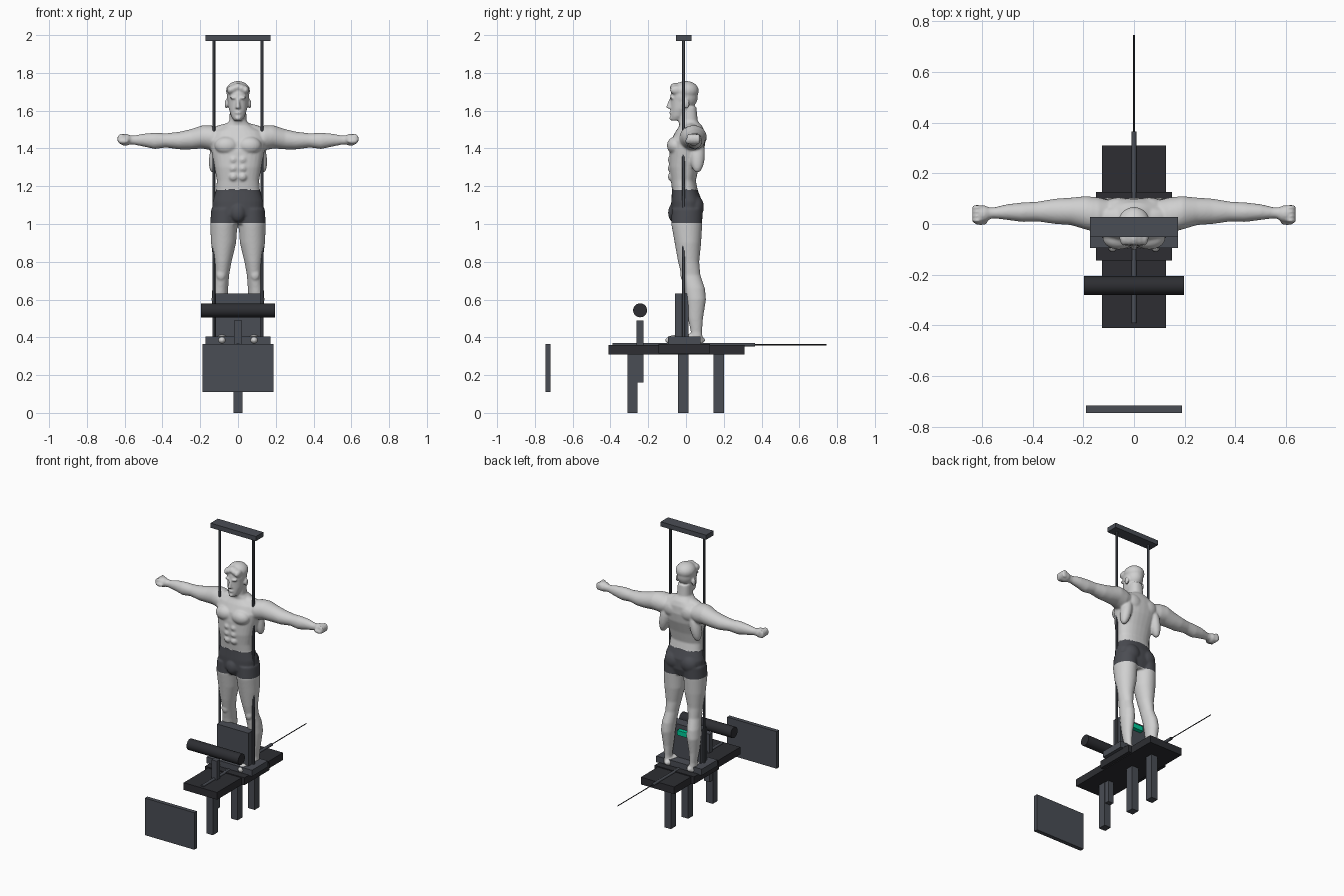
import bpy, bmesh
from math import cos, sin, tau, copysign, pi
from mathutils import Matrix, Vector

cube = bpy.data.objects.get("Cube")
if cube:
    bpy.data.objects.remove(cube, do_unlink=True)


def material(name, r, g, b):
    mat = bpy.data.materials.new(name)
    mat.use_nodes = True
    mat.diffuse_color = (r, g, b, 1)
    mat.node_tree.nodes["Principled BSDF"].inputs["Base Color"].default_value = (r, g, b, 1)
    return mat


SKIN = material("pale grey skin", .63, .63, .63)
CLOTH = material("shorts grey", .07, .073, .085)
STEEL = material("slate grey", .068, .075, .09)
DARK = material("dark charcoal", .026, .027, .032)
GREEN = material("green light", 0, .6, .32)


def make_object(name, bm, *mats):
    bmesh.ops.recalc_face_normals(bm, faces=bm.faces)
    mesh = bpy.data.meshes.new(name)
    bm.to_mesh(mesh)
    bm.free()
    obj = bpy.data.objects.new(name, mesh)
    bpy.context.collection.objects.link(obj)
    for mat in mats:
        mesh.materials.append(mat)
    return obj


def activate(obj):
    bpy.ops.object.select_all(action="DESELECT")
    obj.select_set(True)
    bpy.context.view_layer.objects.active = obj


def box(name, mat, xs, ys, zs):
    """Box from its lower and upper limits on each axis."""
    bm = bmesh.new()
    low, high = (Vector(c) for c in zip(xs, ys, zs))
    place = Matrix.Translation((low + high) / 2) @ Matrix.Diagonal((*(high - low), 1))
    bmesh.ops.create_cube(bm, size=1, matrix=place)
    return make_object(name, bm, mat)


def rod(name, mat, start, end, radius, sides=24):
    """Round bar between two points."""
    start, end = Vector(start), Vector(end)
    span = end - start
    turn = span.to_track_quat("Z", "Y").to_matrix().to_4x4()
    bm = bmesh.new()
    bmesh.ops.create_cone(bm, cap_ends=True, segments=sides, radius1=radius, radius2=radius,
                          depth=span.length, matrix=Matrix.Translation((start + end) / 2) @ turn)
    obj = make_object(name, bm, mat)
    activate(obj)
    bpy.ops.object.shade_smooth_by_angle()
    return obj


def blob(bm, centre, radii, tilt=0):
    """Ellipsoid, tilted about the y axis."""
    place = (Matrix.Translation(centre) @ Matrix.Rotation(tilt, 4, "Y")
             @ Matrix.Diagonal((*radii, 1)))
    bmesh.ops.create_uvsphere(bm, u_segments=20, v_segments=14, radius=1, matrix=place)


def pair(bm, centre, radii, tilt=0):
    x, y, z = centre
    for side in (1, -1):
        blob(bm, (side * x, y, z), radii, side * tilt)


def loft(bm, rings, axis="z", side=1, power=1.0, sides=28):
    """Closed tube through rings of (position, u low, u high, v low, v high)."""
    loops = []
    for t, u0, u1, v0, v1 in rings:
        loop = []
        for i in range(sides):
            c, s = cos(tau * i / sides), sin(tau * i / sides)
            u = (u0 + u1) / 2 + (u1 - u0) / 2 * copysign(abs(c) ** power, c)
            v = (v0 + v1) / 2 + (v1 - v0) / 2 * copysign(abs(s) ** power, s)
            loop.append(bm.verts.new((side * u, v, t) if axis == "z" else (side * t, u, v)))
        loops.append(loop)
    for a, b in zip(loops, loops[1:]):
        for i in range(sides):
            j = (i + 1) % sides
            bm.faces.new((a[i], a[j], b[j], b[i]))
    bm.faces.new(loops[0])
    bm.faces.new(loops[-1])


# Figure: overlapping volumes fused into one skin
bm = bmesh.new()

# Torso and neck: height, half width, front, back
torso = [(1.0, .1, -.06, .07), (1.05, .135, -.078, .085), (1.12, .136, -.078, .085),
         (1.18, .116, -.074, .062), (1.23, .112, -.08, .052), (1.3, .124, -.09, .068),
         (1.38, .14, -.088, .095), (1.44, .15, -.08, .103), (1.49, .13, -.055, .098),
         (1.52, .075, -.035, .085), (1.545, .046, -.04, .062), (1.62, .042, -.035, .055)]
loft(bm, [(z, -w, w, f, b) for z, w, f, b in torso], power=.85)

# Limbs
leg = [(.37, .07, .12, .02, .09), (.43, .075, .118, .025, .085), (.5, .068, .128, .01, .09),
       (.6, .056, .14, 0, .106), (.66, .052, .136, -.01, .1), (.73, .047, .124, -.025, .076),
       (.8, .034, .13, -.042, .07), (.9, .01, .143, -.06, .08), (1.0, .003, .147, -.078, .086),
       (1.08, .0, .142, -.075, .088)]
arm = [(.08, -.03, .09, 1.41, 1.5), (.14, -.035, .105, 1.39, 1.522),
       (.19, -.022, .11, 1.4, 1.522), (.25, -.004, .104, 1.395, 1.502),
       (.31, 0, .1, 1.395, 1.488), (.38, .01, .088, 1.405, 1.48), (.44, .008, .085, 1.397, 1.483),
       (.5, .016, .078, 1.41, 1.478), (.55, .022, .066, 1.42, 1.468), (.58, .02, .066, 1.42, 1.47)]
for side in (1, -1):
    loft(bm, leg, side=side)
    loft(bm, arm, axis="x", side=side)
pair(bm, (.085, -.005, .385), (.036, .108, .034))

# Fists: palm, four knuckles and a thumb
pair(bm, (.597, .04, 1.446), (.036, .034, .032))
for finger in range(4):
    pair(bm, (.618, .014 + finger * .017, 1.45), (.022, .01, .028))
pair(bm, (.605, .006, 1.438), (.028, .011, .012))

# Muscles
pair(bm, (.06, -.055, 1.415), (.064, .046, .048))
for row in range(3):
    pair(bm, (.024, -.073, 1.34 - row * .045), (.025, .024, .024))
pair(bm, (.115, .06, 1.37), (.035, .04, .1), -.2)
pair(bm, (.06, .045, 1.09), (.062, .05, .062))
pair(bm, (.06, .075, 1.45), (.055, .03, .05))
pair(bm, (.08, .025, 1.5), (.075, .04, .028), .25)
pair(bm, (.17, .04, 1.465), (.055, .065, .058))
pair(bm, (.09, -.012, .73), (.025, .018, .03))
blob(bm, (0, -.065, 1.06), (.04, .03, .05))

# Head, face and hair
blob(bm, (0, -.01, 1.675), (.059, .073, .072))
loft(bm, [(1.548, -.022, .022, -.078, -.03), (1.57, -.036, .036, -.082, .0),
          (1.61, -.049, .049, -.081, .03), (1.66, -.054, .054, -.082, .045),
          (1.69, -.054, .054, -.08, .05)])
loft(bm, [(1.612, -.014, .014, -.103, -.07), (1.622, -.012, .012, -.105, -.07),
          (1.66, -.006, .006, -.09, -.07)])
blob(bm, (0, -.08, 1.589), (.018, .01, .007))
blob(bm, (0, -.077, 1.56), (.016, .012, .012))
pair(bm, (.024, -.077, 1.668), (.021, .012, .007))
pair(bm, (.062, .002, 1.635), (.009, .017, .025))
blob(bm, (0, .0, 1.705), (.064, .068, .052))
for lock in range(-2, 3):
    blob(bm, (lock * .02, -.05, 1.725 - abs(lock) * .008), (.018, .036, .024))

figure = make_object("figure", bm, SKIN, CLOTH)
remesh = figure.modifiers.new("fuse", "REMESH")
remesh.mode = "VOXEL"
remesh.voxel_size = .006
soften = figure.modifiers.new("soften", "SMOOTH")
soften.factor, soften.iterations = .5, 5
activate(figure)
for modifier in ("fuse", "soften"):
    bpy.ops.object.modifier_apply(modifier=modifier)
if len(figure.data.materials) < 2:
    figure.data.materials.clear()
    for mat in (SKIN, CLOTH):
        figure.data.materials.append(mat)

# Shorts are the band of faces around the hips
for face in figure.data.polygons:
    face.use_smooth = True
    face.material_index = int(1.005 < face.center.z < 1.182)

# Bench
box("deck", DARK, (-.127, .127), (-.41, .31), (.31, .36))
box("deck_middle", DARK, (-.15, .15), (-.145, .127), (.315, .366))
box("foot_plate", STEEL, (-.173, .173), (-.095, .077), (.362, .405))
for name, y in (("front_leg", -.283), ("middle_leg", -.015), ("rear_leg", .173)):
    box(name, STEEL, (-.025, .025), (y - .027, y + .027), (0, .312))

# Upright frame
box("top_bar", STEEL, (-.173, .173), (-.052, .028), (1.968, 2))
for name, x in (("left_upright", .128), ("right_upright", -.128)):
    rod(name, STEEL, (x, -.014, .4), (x, -.014, 1.97), .008, 12)

# Shin pad with its status light
box("shin_pad", STEEL, (-.12, .12), (-.058, .012), (.4, .632))
box("status_light", GREEN, (-.04, .04), (.01, .04), (.57, .603))

# Padded roller and its post
rod("roller", DARK, (-.197, -.243, .543), (.197, -.243, .543), .037, 32)
box("roller_post", STEEL, (-.021, .021), (-.261, -.225), (.16, .49))

# Long rail, thin rod and front panel
rod("rail", STEEL, (0, -.39, .361), (0, .365, .361), .01, 16)
rod("thin_rod", DARK, (0, .36, .361), (0, .745, .361), .003, 8)
box("front_panel", STEEL, (-.189, .189), (-.745, -.717), (.11, .365))
